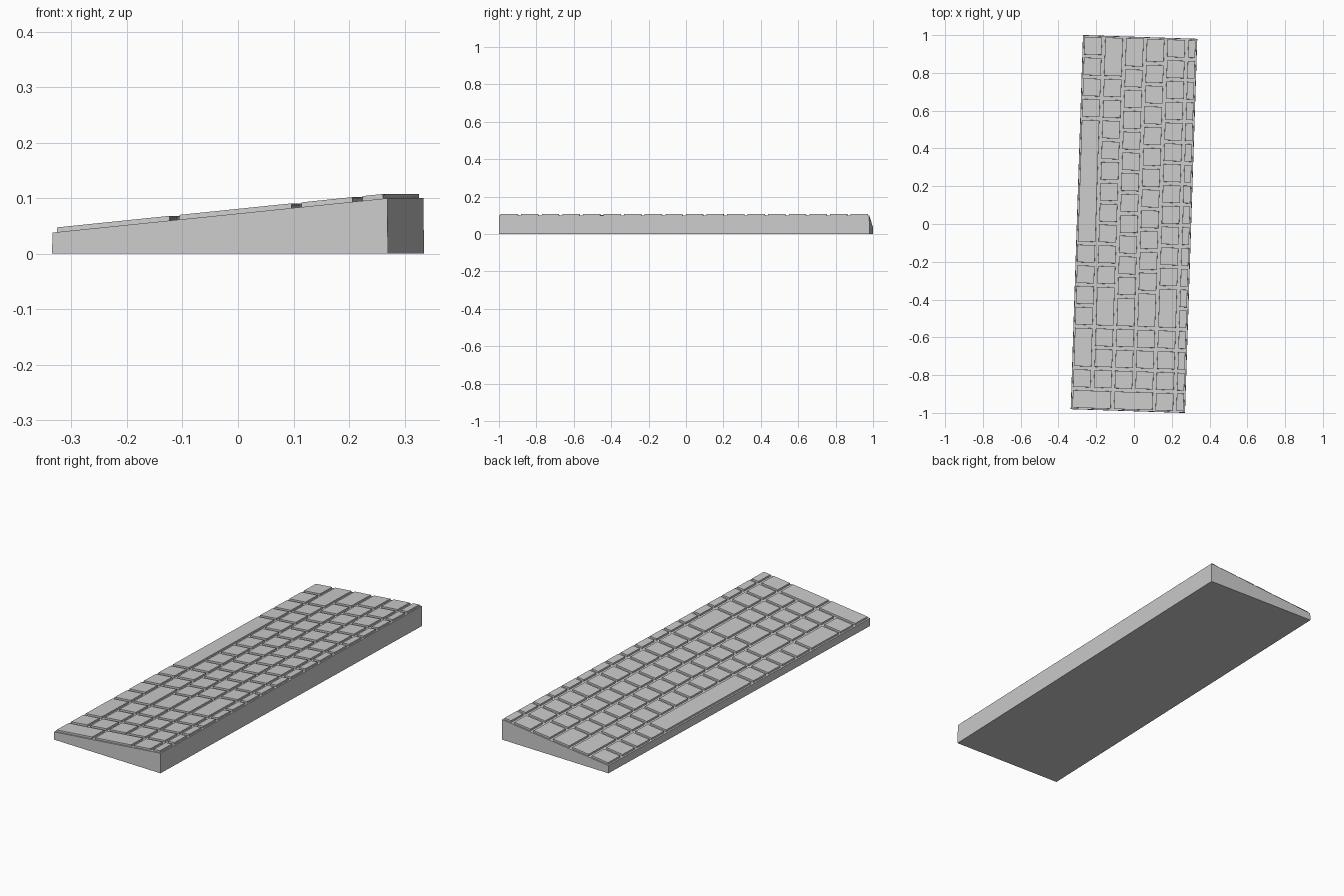
import bpy, bmesh, math

if "Cube" in bpy.data.objects:
    bpy.data.objects.remove(bpy.data.objects["Cube"])

P = 0.1101                    # key pitch
HALF_L, HALF_W = 9 * P, 2.75 * P
GAP = 0.0085                  # inset on each side of a key
KEY_H = 0.0085
TURN = -math.radians(1.88)
LOW, HIGH = 0.038, 0.1        # case height at the typing side and at the rear


def deck(u):
    return LOW + (HIGH - LOW) * (u + HALF_W) / (2 * HALF_W)


def finish(name, bm):
    bmesh.ops.recalc_face_normals(bm, faces=bm.faces)
    me = bpy.data.meshes.new(name)
    bm.to_mesh(me)
    bm.free()
    ob = bpy.data.objects.new(name, me)
    ob.rotation_euler.z = TURN
    bpy.context.collection.objects.link(ob)


def block(bm, u0, u1, v0, v1, bottom, top, inset=0.001):
    """Box whose bottom and top heights are functions of u."""
    cube = bmesh.ops.create_cube(bm, size=1)["verts"]
    for v in cube:
        up = v.co.z > 0
        i = inset if up else 0
        u = u1 - i if v.co.x > 0 else u0 + i
        w = v1 - i if v.co.y > 0 else v0 + i
        v.co = (u, w, top(u) if up else bottom(u))


def key(bm, row, start, width, rows=1):
    """Key placed in pitch units: row from the typing side, start from +y."""
    u0 = -HALF_W + row * P
    v1 = HALF_L - start * P
    block(bm, u0 + GAP, u0 + rows * P - GAP, v1 - width * P + GAP, v1 - GAP,
          lambda u: deck(u) - 0.002, lambda u: deck(u) + KEY_H, 0.0006)


# Wedge case
bm = bmesh.new()
block(bm, -HALF_W, HALF_W, -HALF_L, HALF_L, lambda u: 0, deck)
finish("case", bm)

# Key rows, widths listed from the +y end
rows = {
    "space_row": [1] * 4 + [6] + [1] * 4 + [2, 1],
    "shift_row": [2] + [1] * 10 + [2] + [1] * 3,
    "home_row": [1.5] + [1] * 11 + [1.5] + [1] * 3,
    "upper_row": [1.25] + [1] * 11 + [1.75] + [1] * 3,
    "number_row": [1] * 12 + [2] + [1] * 4,
}
for r, (name, widths) in enumerate(rows.items()):
    bm = bmesh.new()
    pos = 0
    for w in widths:
        key(bm, r, pos, w)
        pos += w
    finish(name + "_keys", bm)

# Half-height function row
bm = bmesh.new()
for n in range(18):
    key(bm, 5, n, 1, 0.5)
finish("function_row_keys", bm)

# Double-height number pad keys
for name, r in (("pad_enter_key", 0), ("pad_plus_key", 2)):
    bm = bmesh.new()
    key(bm, r, 17, 1, 2)
    finish(name, bm)
